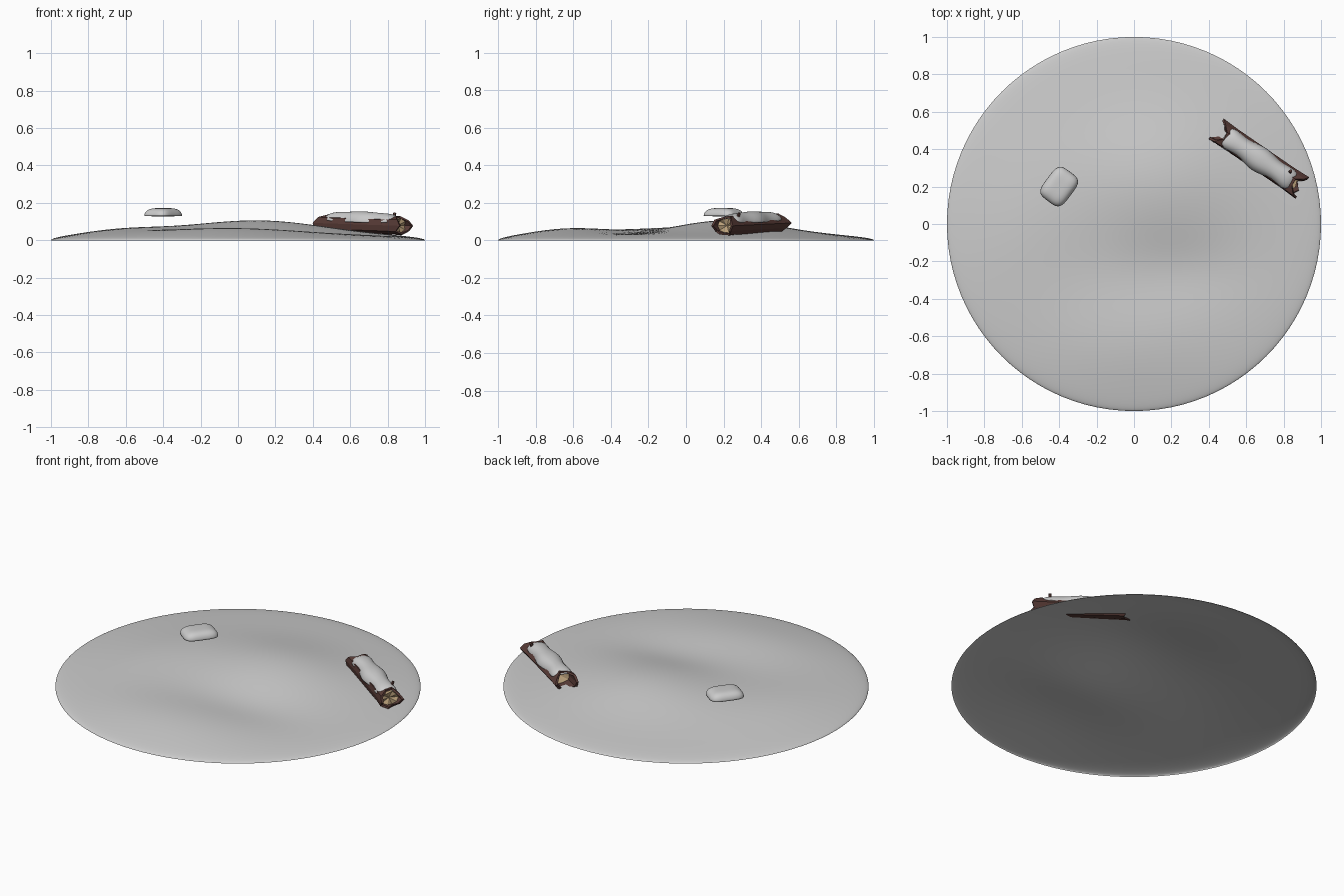
import bpy, bmesh
from math import sin, cos, pi, exp, sqrt, atan2
from mathutils import Vector, Matrix

if "Cube" in bpy.data.objects:
    bpy.data.objects.remove(bpy.data.objects["Cube"])


def finish(bm, name, color=None, smooth=True, matrix=None):
    if matrix is not None:
        bm.transform(matrix)
    bm.normal_update()
    mesh = bpy.data.meshes.new(name)
    bm.to_mesh(mesh)
    bm.free()
    ob = bpy.data.objects.new(name, mesh)
    bpy.context.collection.objects.link(ob)
    for p in mesh.polygons:
        p.use_smooth = smooth
    if color:
        mat = bpy.data.materials.new(name + "_colour")
        mat.diffuse_color = (*color, 1)
        mat.use_nodes = True
        mat.node_tree.nodes["Principled BSDF"].inputs["Base Color"].default_value = mat.diffuse_color
        mesh.materials.append(mat)
    return ob


def loft(bm, rings, closed=False):
    """Bridge rings of points; closed also joins the last ring to the first."""
    vs = [[bm.verts.new(p) for p in r] for r in rings]
    n = len(vs[0])
    pairs = list(zip(vs, vs[1:])) + ([(vs[-1], vs[0])] if closed else [])
    for a, b in pairs:
        for i in range(n):
            j = (i + 1) % n
            bm.faces.new((a[i], a[j], b[j], b[i]))
    return vs


def fan(bm, ring, point, flip=False):
    c = bm.verts.new(point)
    for i in range(len(ring)):
        a, b = ring[i], ring[(i + 1) % len(ring)]
        bm.faces.new((b, a, c) if flip else (a, b, c))


# Snow mound: open undulating shell
def ground(x, y):
    def bump(h, cx, cy, sx, sy):
        return h * exp(-((x - cx) / sx) ** 2 - ((y - cy) / sy) ** 2)
    edge = sqrt(max(0, 1 - x * x - y * y))
    return edge * (0.045 + bump(0.065, 0.12, 0.25, 0.5, 0.38)
                   + bump(0.033, -0.65, -0.05, 0.35, 0.5)
                   + bump(0.038, -0.05, -0.68, 0.55, 0.32)
                   - bump(0.018, 0.25, -0.25, 0.35, 0.2))


bm = bmesh.new()
rings = []
for k in range(40, 0, -1):
    r = sin(k / 40 * pi / 2)
    ring = []
    for i in range(96):
        x, y = r * cos(2 * pi * i / 96), r * sin(2 * pi * i / 96)
        ring.append((x, y, ground(x, y)))
    rings.append(ring)
vs = loft(bm, rings)
fan(bm, vs[-1], (0, 0, ground(0, 0)))
finish(bm, "snow_mound")


# Rounded snow slabs: domed top, nearly flat underside
def snow_slab(name, half_l, half_w, height, power, matrix, wave=0.0, drape=0.0):
    bm = bmesh.new()
    n = 48

    def ring(r, top):
        pts = []
        for i in range(n):
            t = 2 * pi * i / n
            c, s = cos(t), sin(t)
            q = (abs(c) ** power + abs(s) ** power) ** (-1 / power)
            u, v = r * q * c, r * q * s
            w = half_w * (1 + 2 * wave * cos(2 * pi * u))
            z = height * (1 - r ** 4) ** 0.5 * (1 + wave * cos(2 * pi * u)) if top else -0.004 * (1 - r)
            pts.append((u * half_l, v * w, z - drape * v * v))
        return pts
    radii = [sin(k / 12 * pi / 2) for k in range(1, 13)]
    vs = loft(bm, [ring(r, False) for r in radii] + [ring(r, True) for r in radii[-2::-1]])
    fan(bm, vs[0], (0, 0, -0.004), True)
    fan(bm, vs[-1], (0, 0, height * (1 + wave)))
    bmesh.ops.recalc_face_normals(bm, faces=bm.faces)
    ob = finish(bm, name, matrix=matrix)
    return ob


snow_slab("snow_patch", 0.098, 0.077, 0.042, 4,
          Matrix.Translation((-0.4, 0.2, 0.13)) @ Matrix.Rotation(0.93, 4, 'Z'))

# Fallen log frame: local x runs from the back left end to the front right end
start, end = Vector((0.46, 0.49, 0.092)), Vector((0.875, 0.205, 0.078))
axis = (end - start).normalized()
side = Vector((0, 0, 1)).cross(axis).normalized()
up = axis.cross(side)
log = Matrix((axis, side, up)).transposed().to_4x4()
log.translation = (start + end) / 2
HALF = (end - start).length / 2

# Hollow bark with ragged ends: long side splinters, shorter top and bottom
N = 10
LEFT = [0.025, 0.0, -0.03, -0.035, 0.0, 0.03, 0.02, -0.015, -0.02, 0.0]
RIGHT = [0.025, 0.01, -0.03, -0.025, 0.01, 0.03, 0.0, 0.02, -0.015, 0.015]


def bark_ring(f, scale):
    pts = []
    for i in range(N):
        t = 2 * pi * i / N
        x = f * HALF + (RIGHT[i] if f == 1 else -LEFT[i] if f == -1 else 0)
        k = scale * (1.08 if i % 2 == 0 else 0.96) * (1.06 if abs(f) == 1 else 1)
        pts.append((x, 0.063 * k * cos(t), 0.048 * k * sin(t)))
    return pts


bm = bmesh.new()
steps = (-1, -0.75, 0, 0.75, 1)
loft(bm, [bark_ring(f, 1) for f in steps] + [bark_ring(f, 0.8) for f in reversed(steps)], True)
bmesh.ops.recalc_face_normals(bm, faces=bm.faces)
finish(bm, "log_bark", (0.10, 0.045, 0.038), False, log)

# Pale splintered heartwood, recessed inside the bark
bm = bmesh.new()
vs = loft(bm, [bark_ring(-0.7, 0.79), bark_ring(0.93, 0.79)])
fan(bm, vs[0], (-0.6 * HALF, 0, 0), True)
for i, v in enumerate(vs[1]):
    v.co.x += 0.012 * (i % 2)
fan(bm, vs[1], (0.9 * HALF, 0, 0))
bmesh.ops.recalc_face_normals(bm, faces=bm.faces)
finish(bm, "log_heartwood", (0.5, 0.36, 0.2), False, log)

# Snow lying on the log and a twig stub poking out of it
snow_slab("log_snow", 0.222, 0.062, 0.034, 5,
          log @ Matrix.Translation((0, 0, 0.033)), 0.06, 0.022)
bm = bmesh.new()
bmesh.ops.create_cone(bm, cap_ends=True, segments=6, radius1=0.012, radius2=0.008, depth=0.05)
finish(bm, "twig_stub", (0.10, 0.045, 0.038), False,
       log @ Matrix.Translation((0.175, 0.035, 0.043)) @ Matrix.Rotation(-0.4, 4, 'X'))
